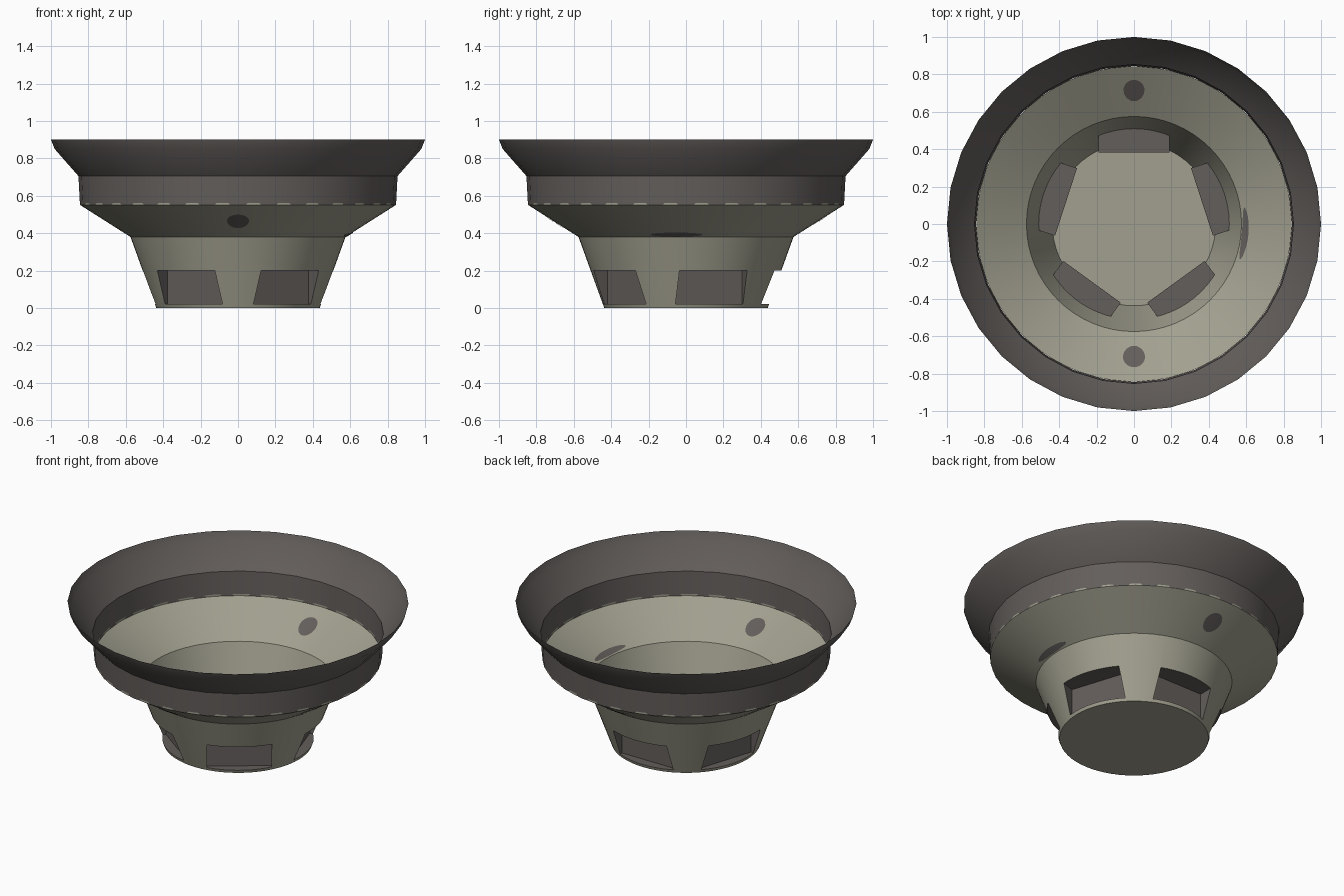
import bpy, bmesh, math
from mathutils import Matrix, Vector

if "Cube" in bpy.data.objects:
    bpy.data.objects.remove(bpy.data.objects["Cube"])


def material(name, rgb):
    m = bpy.data.materials.new(name)
    m.diffuse_color = (*rgb, 1)
    m.use_nodes = True
    m.node_tree.nodes["Principled BSDF"].inputs["Base Color"].default_value = m.diffuse_color
    return m


LIGHT = material("light stone grey", (0.36, 0.35, 0.275))
DARK = material("dark warm grey", (0.125, 0.112, 0.106))


def finish(name, bm, mats, smooth=True):
    me = bpy.data.meshes.new(name)
    bm.to_mesh(me)
    bm.free()
    ob = bpy.data.objects.new(name, me)
    bpy.context.collection.objects.link(ob)
    for m in mats:
        me.materials.append(m)
    if smooth:
        smooth_object(ob)
    return ob


def smooth_object(ob):
    bpy.ops.object.select_all(action='DESELECT')
    ob.select_set(True)
    bpy.context.view_layer.objects.active = ob
    bpy.ops.object.shade_smooth_by_angle(angle=math.radians(30))


def lathe(profile, n, caps=False):
    bm = bmesh.new()
    rings = [[bm.verts.new((r * math.cos(2 * math.pi * i / n),
                            r * math.sin(2 * math.pi * i / n), z))
              for i in range(n)] for r, z in profile]
    for a, b in zip(rings, rings[1:]):
        for i in range(n):
            j = (i + 1) % n
            bm.faces.new((a[i], a[j], b[j], b[i]))
    if caps:
        bm.faces.new(rings[0][::-1])
        bm.faces.new(rings[-1])
    return bm


# Upper flared rim with its collar
finish("flared_rim", lathe([(0.845, 0.55), (0.853, 0.705), (0.98, 0.85), (1.0, 0.9)], 32), [DARK])

# Sloping bowl with a short lip tucked against the collar
R0, Z0, R1, Z1 = 0.575, 0.38, 0.843, 0.55
finish("sloping_bowl", lathe([(R0, Z0), (R1, Z1), (0.843, 0.562)], 64), [LIGHT])

# Lower cup: closed solid first, so the recesses can be cut cleanly
cup = finish("lower_cup", lathe([(0.437, 0), (R0, Z0)], 64, caps=True), [LIGHT, DARK], False)

# Five box cutters around the cup
bm = bmesh.new()
for k in range(5):
    mat = (Matrix.Rotation(math.radians(90 + 72 * k), 4, 'Z')
           @ Matrix.Translation((0.582, 0, 0.11))
           @ Matrix.Diagonal((0.40, 0.38, 0.18, 1)))
    bmesh.ops.create_cube(bm, size=1, matrix=mat)
cutter = finish("recess_cutter", bm, [DARK], False)
cutter.hide_render = True

mod = cup.modifiers.new("recesses", 'BOOLEAN')
mod.operation = 'DIFFERENCE'
mod.solver = 'EXACT'
mod.object = cutter
bpy.context.view_layer.objects.active = cup
bpy.ops.object.modifier_apply(modifier=mod.name)
bpy.data.objects.remove(cutter)

# Open the top of the cup and colour the recess faces dark
bm = bmesh.new()
bm.from_mesh(cup.data)
bm.normal_update()
top = [f for f in bm.faces if f.calc_center_median().z > Z0 - 0.001]
bmesh.ops.delete(bm, geom=top, context='FACES')
for f in bm.faces:
    wall = -0.6 < f.normal.z < -0.1
    floor = f.calc_center_median().z < 0.001
    f.material_index = 0 if wall or floor else 1
bm.to_mesh(cup.data)
bm.free()
smooth_object(cup)


# Dark marks painted on both sides of the sloping bowl
def bowl_mark(name, angle, half_angle, radius, half_r):
    slope = (Z1 - Z0) / (R1 - R0)
    bm = bmesh.new()
    for side in (1, -1):
        def point(a, r):
            p = Vector((r * math.cos(a), r * math.sin(a), Z0 + (r - R0) * slope))
            nrm = Vector((-slope * math.cos(a), -slope * math.sin(a), 1)).normalized()
            return bm.verts.new(p + nrm * 0.003 * side)
        n = 12
        low, high = [], []
        for i in range(n + 1):
            t = math.pi * i / n
            a = angle - half_angle * math.cos(t)
            low.append(point(a, radius - half_r * math.sin(t)))
            high.append(point(a, radius + half_r * math.sin(t)))
        for i in range(n):
            quad = (low[i], low[i + 1], high[i + 1], high[i])
            bm.faces.new(quad if side > 0 else quad[::-1])
    bmesh.ops.remove_doubles(bm, verts=bm.verts, dist=0.0005)
    finish(name, bm, [DARK])


bowl_mark("front_mark", math.radians(-90), 0.083, 0.71, 0.057)
bowl_mark("back_mark", math.radians(90), 0.078, 0.715, 0.057)
bowl_mark("right_mark", math.radians(-5), 0.235, 0.598, 0.018)
